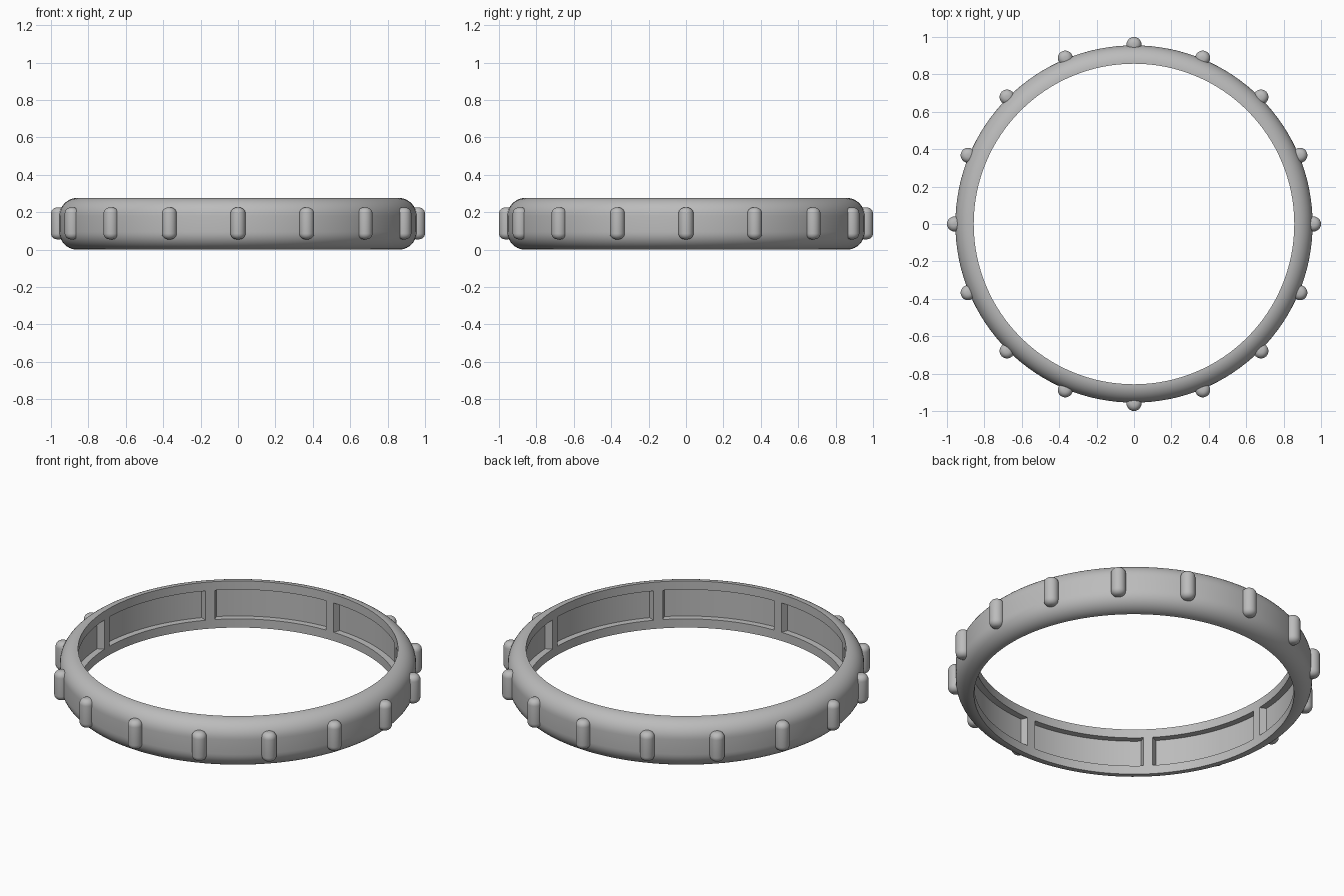
import bpy, bmesh
from math import sin, cos, pi, radians, asin

cube = bpy.data.objects.get("Cube")
if cube:
    bpy.data.objects.remove(cube, do_unlink=True)

HEIGHT, INNER, OUTER = 0.276, 0.857, 0.955
ROUND = 0.095          # outer edge rounding
MID = HEIGHT / 2

grey = bpy.data.materials.new("plain grey")
grey.use_nodes = True
grey.diffuse_color = (0.5, 0.5, 0.5, 1)
grey.node_tree.nodes["Principled BSDF"].inputs["Base Color"].default_value = (0.5, 0.5, 0.5, 1)


def make_object(name, bm):
    bmesh.ops.recalc_face_normals(bm, faces=bm.faces)
    mesh = bpy.data.meshes.new(name)
    bm.to_mesh(mesh)
    bm.free()
    mesh.materials.append(grey)
    obj = bpy.data.objects.new(name, mesh)
    bpy.context.collection.objects.link(obj)
    return obj


def smooth(obj):
    bpy.ops.object.select_all(action="DESELECT")
    obj.select_set(True)
    bpy.context.view_layer.objects.active = obj
    bpy.ops.object.shade_smooth_by_angle(angle=radians(35))


# Band: D-shaped cross-section swept around z
def band():
    steps = 10
    arc = [i / steps * pi / 2 for i in range(steps + 1)]
    wide = OUTER - INNER - 0.003
    low = [(OUTER - wide + wide * sin(a), ROUND - ROUND * cos(a)) for a in arc]
    high = [(r, HEIGHT - z) for r, z in reversed(low)]
    profile = [(INNER, 0)] + low + high + [(INNER, HEIGHT)]
    segments = 128
    bm = bmesh.new()
    rings = []
    for s in range(segments):
        t = 2 * pi * s / segments
        rings.append([bm.verts.new((r * cos(t), r * sin(t), z)) for r, z in profile])
    n = len(profile)
    for s in range(segments):
        a, b = rings[s], rings[(s + 1) % segments]
        for i in range(n):
            j = (i + 1) % n
            bm.faces.new((a[i], b[i], b[j], a[j]))
    return make_object("band", bm)


# Cutter: eight parallel-sided blocks with a curved outer floor
def pocket_cutter():
    floor, half_width, half_height = 0.894, 0.305, 0.0865
    sweep = asin(half_width / floor)
    steps = 16
    outline = [(0.7, half_width), (0.7, -half_width)]
    for i in range(steps + 1):
        a = sweep * (2 * i / steps - 1)
        outline.append((floor * cos(a), floor * sin(a)))
    bm = bmesh.new()
    for k in range(8):
        t = (k + 0.5) * pi / 4
        base = [bm.verts.new((x * cos(t) - y * sin(t), x * sin(t) + y * cos(t), MID - half_height))
                for x, y in outline]
        face = bm.faces.new(base)
        top = bmesh.ops.extrude_face_region(bm, geom=[face])["geom"]
        bmesh.ops.translate(bm, vec=(0, 0, 2 * half_height),
                            verts=[v for v in top if isinstance(v, bmesh.types.BMVert)])
    return make_object("pocket_cutter", bm)


ring = band()
cutter = pocket_cutter()
cutter.hide_render = True
cut = ring.modifiers.new("pockets", "BOOLEAN")
cut.operation = "DIFFERENCE"
cut.solver = "EXACT"
cut.object = cutter
bpy.context.view_layer.objects.active = ring
bpy.ops.object.modifier_apply(modifier=cut.name)
bpy.data.objects.remove(cutter, do_unlink=True)
smooth(ring)

# Knobs: sixteen upright rounded pegs around the outside
for k in range(16):
    t = k * pi / 8
    bm = bmesh.new()
    bmesh.ops.create_cone(bm, cap_ends=True, segments=24, radius1=0.04, radius2=0.04, depth=0.17)
    rims = [e for e in bm.edges if abs(e.verts[0].co.z - e.verts[1].co.z) < 0.001]
    bmesh.ops.bevel(bm, geom=rims, offset=0.032, segments=6, profile=0.5, affect="EDGES")
    knob = make_object(f"knob_{k + 1}", bm)
    knob.location = (0.96 * cos(t), 0.96 * sin(t), MID + 0.002)
    knob.rotation_euler.z = t
    smooth(knob)
